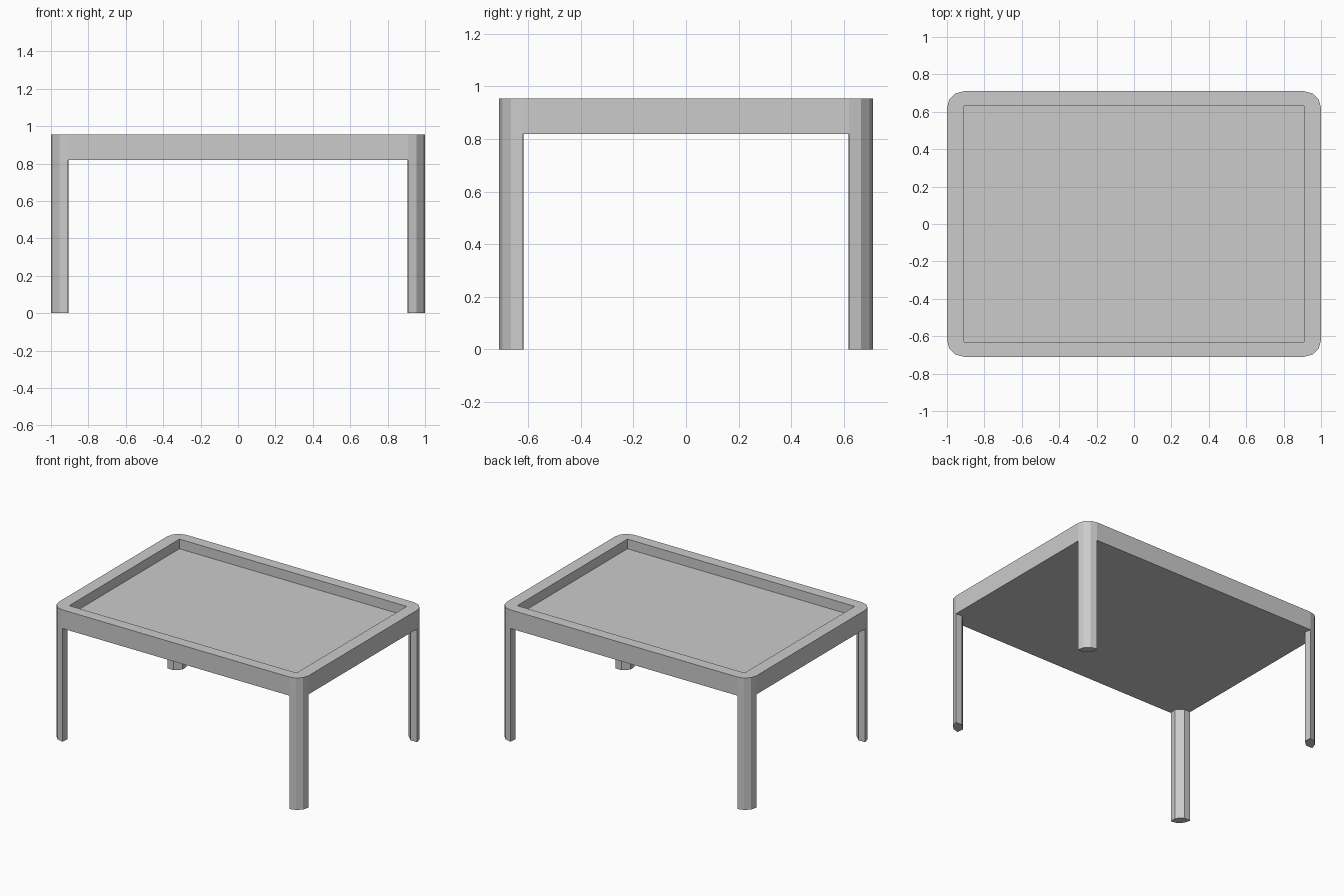
import bpy, bmesh, math

if "Cube" in bpy.data.objects:
    bpy.data.objects.remove(bpy.data.objects["Cube"])

HX, HY, R = 1.0, 0.71, 0.09          # half sizes and corner radius
Z_TOP, Z_FLOOR, Z_UNDER = 0.955, 0.885, 0.82
IX, IY = 0.91, 0.63                  # recess half sizes


def corner_arc(sx, sy):
    """Four points of a three-segment rounded corner, from the x side to the y side."""
    return [(sx * (HX - R + R * math.cos(a)), sy * (HY - R + R * math.sin(a)))
            for a in (math.radians(30 * i) for i in range(4))]


def finish(bm, name):
    bmesh.ops.recalc_face_normals(bm, faces=bm.faces)
    mesh = bpy.data.meshes.new(name)
    bm.to_mesh(mesh)
    bm.free()
    obj = bpy.data.objects.new(name, mesh)
    bpy.context.collection.objects.link(obj)
    return obj


def prism(name, points, z0, z1):
    bm = bmesh.new()
    base = bm.faces.new([bm.verts.new((x, y, z0)) for x, y in points])
    top = bmesh.ops.extrude_face_region(bm, geom=[base], use_keep_orig=True)["geom"]
    bmesh.ops.translate(bm, vec=(0, 0, z1 - z0),
                        verts=[v for v in top if isinstance(v, bmesh.types.BMVert)])
    return finish(bm, name)


# Tabletop with rounded corners and a rectangular recess
outline = []
for sx, sy in ((1, 1), (-1, 1), (-1, -1), (1, -1)):
    arc = corner_arc(sx, sy)
    outline += arc if sx * sy > 0 else arc[::-1]
inner = [(IX, IY), (-IX, IY), (-IX, -IY), (IX, -IY)]

bm = bmesh.new()
low = [bm.verts.new((x, y, Z_UNDER)) for x, y in outline]
high = [bm.verts.new((x, y, Z_TOP)) for x, y in outline]
rim = [bm.verts.new((x, y, Z_TOP)) for x, y in inner]
floor = [bm.verts.new((x, y, Z_FLOOR)) for x, y in inner]
bm.faces.new(low)
bm.faces.new(floor)
n = len(outline)
for i in range(n):
    j = (i + 1) % n
    bm.faces.new((low[i], low[j], high[j], high[i]))
for i in range(4):
    j = (i + 1) % 4
    bm.faces.new((rim[i], rim[j], floor[j], floor[i]))
    # rim: corner fan, then straight side
    bm.faces.new(high[4 * i:4 * i + 4] + [rim[i]])
    bm.faces.new((high[4 * i + 3], high[4 * j], rim[j], rim[i]))
finish(bm, "tray_top")

# Six-sided legs following the rounded corners, chamfered on the inside
for sx, side in ((-1, "left"), (1, "right")):
    for sy, end in ((-1, "front"), (1, "back")):
        pts = corner_arc(sx, sy) + [(sx * (HX - 0.095), sy * (HY - 0.05)),
                                    (sx * (HX - 0.05), sy * (HY - 0.092))]
        prism(f"{end}_{side}_leg", pts, 0.0, Z_UNDER)
